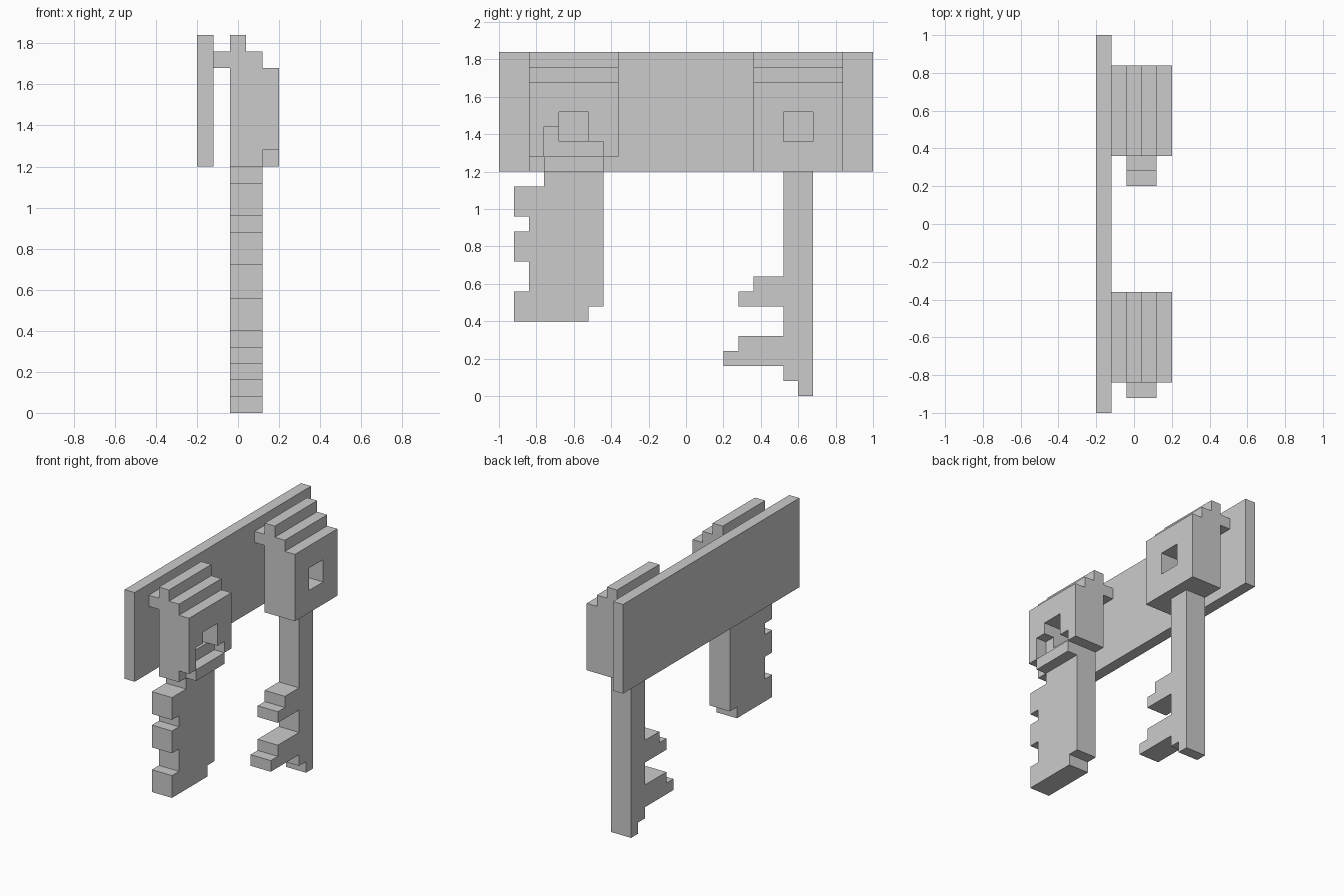
import bpy, bmesh
from mathutils import Vector

if "Cube" in bpy.data.objects:
    bpy.data.objects.remove(bpy.data.objects["Cube"])


def prism(name, pts, axis, a, b):
    """Extrude a profile from a to b: axis 'x' takes (y, z) points, axis 'y' takes (x, z)."""
    bm = bmesh.new()
    if axis == 'x':
        vs = [bm.verts.new((a, p, q)) for p, q in pts]
        d = Vector((b - a, 0, 0))
    else:
        vs = [bm.verts.new((p, a, q)) for p, q in pts]
        d = Vector((0, b - a, 0))
    ret = bmesh.ops.extrude_face_region(bm, geom=[bm.faces.new(vs)], use_keep_orig=True)
    bmesh.ops.translate(bm, vec=d, verts=[g for g in ret['geom'] if isinstance(g, bmesh.types.BMVert)])
    bmesh.ops.recalc_face_normals(bm, faces=bm.faces)
    me = bpy.data.meshes.new(name)
    bm.to_mesh(me)
    bm.free()
    ob = bpy.data.objects.new(name, me)
    bpy.context.collection.objects.link(ob)
    return ob


def rect(p0, p1, q0, q1):
    return [(p0, q0), (p1, q0), (p1, q1), (p0, q1)]


def cut(ob, cutter):
    cutter.hide_render = True
    m = ob.modifiers.new("cut", 'BOOLEAN')
    m.operation = 'DIFFERENCE'
    m.solver = 'EXACT'
    m.object = cutter
    bpy.context.view_layer.objects.active = ob
    bpy.ops.object.modifier_apply(modifier=m.name)
    bpy.data.objects.remove(cutter)


# Wall board
prism("back_board", rect(-1, 1, 1.2, 1.84), 'x', -0.2, -0.12)

# Stepped key heads with a hanging peg on top and a square hole
head = [(-.04, 1.2), (.2, 1.2), (.2, 1.68), (.12, 1.68), (.12, 1.76), (.04, 1.76),
        (.04, 1.84), (-.04, 1.84), (-.04, 1.76), (-.12, 1.76), (-.12, 1.68), (-.04, 1.68)]
heads = {}
for name, yc in (("long_key_head", .6), ("wide_key_head", -.6)):
    heads[name] = prism(name, head, 'y', yc - .24, yc + .24)
    cut(heads[name], prism("hole_cutter", rect(yc - .08, yc + .08, 1.36, 1.52), 'x', -.1, .3))

# Chipped outer layer and missing lower corner of the wide key head
wide = heads["wide_key_head"]
chip = [(-.95, 1.1), (-.25, 1.1), (-.25, 1.28), (-.44, 1.28), (-.44, 1.36), (-.6, 1.36),
        (-.6, 1.44), (-.76, 1.44), (-.76, 1.28), (-.95, 1.28)]
cut(wide, prism("chip_cutter", chip, 'x', .12, .3))
cut(wide, prism("corner_cutter", rect(-.44, -.25, 1.1, 1.28), 'x', -.1, .3))
prism("wide_key_collar", rect(-.76, -.44, 1.2, 1.28), 'x', .12, .2)

# Key blades with teeth
wide_blade = [(-.76, 1.2), (-.76, 1.12), (-.92, 1.12), (-.92, .96), (-.84, .96), (-.84, .88),
              (-.92, .88), (-.92, .72), (-.84, .72), (-.84, .56), (-.92, .56), (-.92, .4),
              (-.52, .4), (-.52, .48), (-.44, .48), (-.44, 1.2)]
long_blade = [(.52, 1.2), (.52, .64), (.36, .64), (.36, .56), (.28, .56), (.28, .48),
              (.52, .48), (.52, .32), (.28, .32), (.28, .24), (.2, .24), (.2, .16),
              (.52, .16), (.52, .08), (.6, .08), (.6, 0), (.68, 0), (.68, 1.2)]
prism("wide_key_blade", wide_blade, 'x', -.04, .12)
prism("long_key_blade", long_blade, 'x', -.04, .12)
